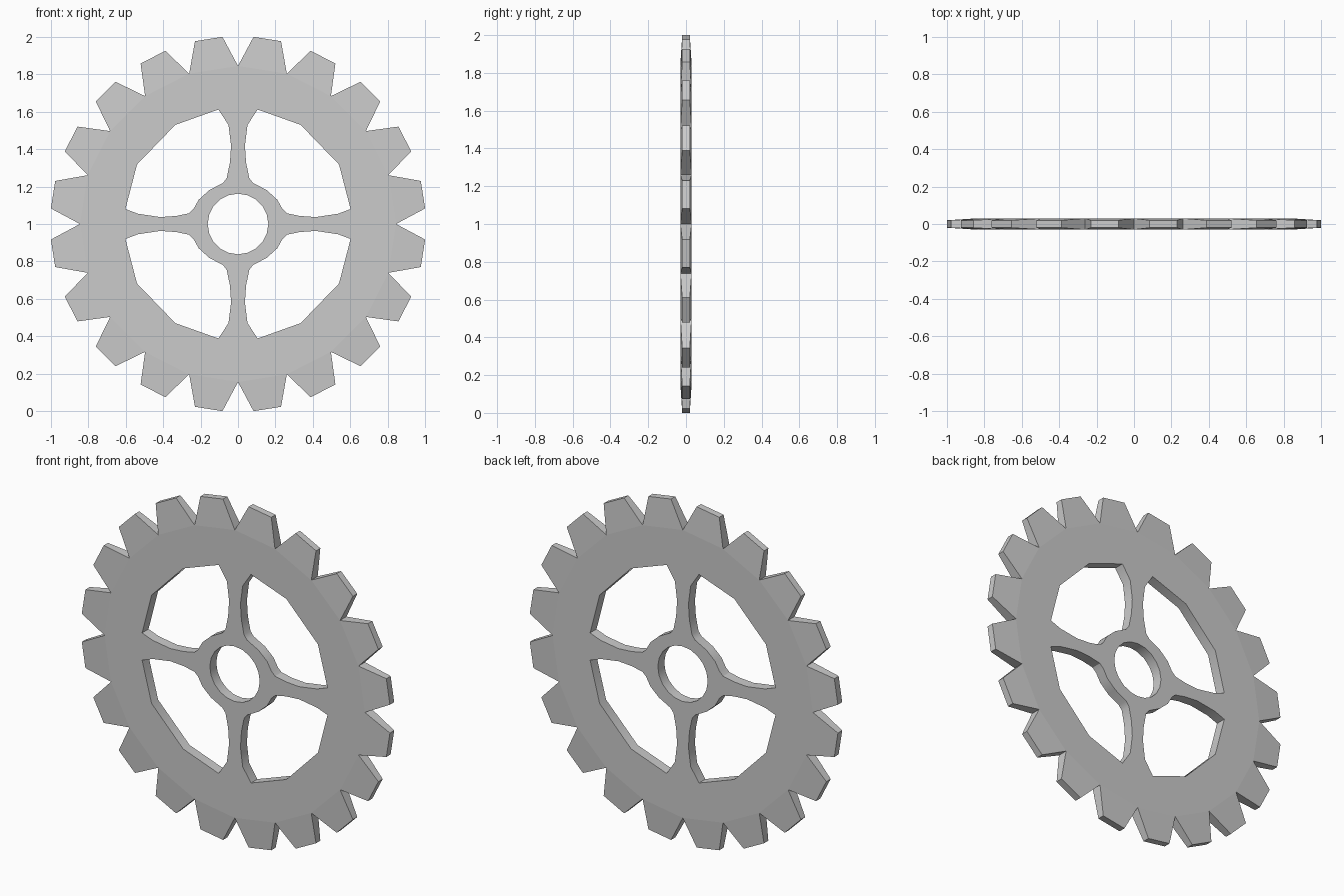
import bpy, bmesh
from math import sin, cos, radians

if "Cube" in bpy.data.objects:
    bpy.data.objects.remove(bpy.data.objects["Cube"])

TEETH, ROOT, TIP = 20, 0.845, 1.004
HALF, TIP_HALF = 0.03, 0.02
STEP = 360 / TEETH


def polar(r, deg):
    return r * sin(radians(deg)), r * cos(radians(deg))


bm = bmesh.new()


def verts(points, y):
    return [bm.verts.new((x, y, z + 1)) for x, z in points]


def bridge(a, b):
    for i in range(len(a)):
        j = (i + 1) % len(a)
        bm.faces.new((a[i], a[j], b[j], b[i])).smooth = True


# outlines: tooth roots, axle hole and four windows between the curved spokes
root = [polar(ROOT, i * STEP) for i in range(TEETH)]
axle = [polar(0.162, i * 18) for i in range(20)]
window = [(0.105, 0.612), (0.335, 0.53), (0.54, 0.318), (0.602, 0.08),
          (0.535, 0.055), (0.417, 0.037), (0.33, 0.043), (0.262, 0.057),
          (0.238, 0.08), (0.21, 0.13), (0.155, 0.18), (0.08, 0.22),
          (0.06, 0.246), (0.043, 0.33), (0.037, 0.42), (0.051, 0.53)]
outlines = [root, axle] + [[(sx * x, sz * z) for x, z in window]
                           for sx in (1, -1) for sz in (1, -1)]

# flat front and back plates with holes
plates = []
for y in (-HALF, HALF):
    loops = [verts(p, y) for p in outlines]
    edges = [bm.edges.new((l[i - 1], l[i])) for l in loops for i in range(len(l))]
    bmesh.ops.triangle_fill(bm, edges=edges, use_beauty=True, normal=(0, y, 0))
    plates.append(loops)

# inner walls of the axle hole and windows
for a, b in zip(plates[0][1:], plates[1][1:]):
    bridge(a, b)

# tapered teeth
front, back = plates[0][0], plates[1][0]
for i in range(TEETH):
    j = (i + 1) % TEETH
    mid = (i + 0.5) * STEP
    tips = [polar(TIP, mid - 4.25), polar(TIP, mid + 4.25)]
    f0, f1 = verts(tips, -TIP_HALF)
    b0, b1 = verts(tips, TIP_HALF)
    for quad in ((front[i], f0, f1, front[j]), (back[i], back[j], b1, b0),
                 (front[i], back[i], b0, f0), (front[j], f1, b1, back[j]),
                 (f0, b0, b1, f1)):
        bm.faces.new(quad).smooth = True

# smooth shading with crisp corners
bmesh.ops.recalc_face_normals(bm, faces=bm.faces)
for e in bm.edges:
    e.smooth = e.calc_face_angle(0) < radians(30)

mesh = bpy.data.meshes.new("gear_wheel")
bm.to_mesh(mesh)
bm.free()
bpy.context.collection.objects.link(bpy.data.objects.new("gear_wheel", mesh))
